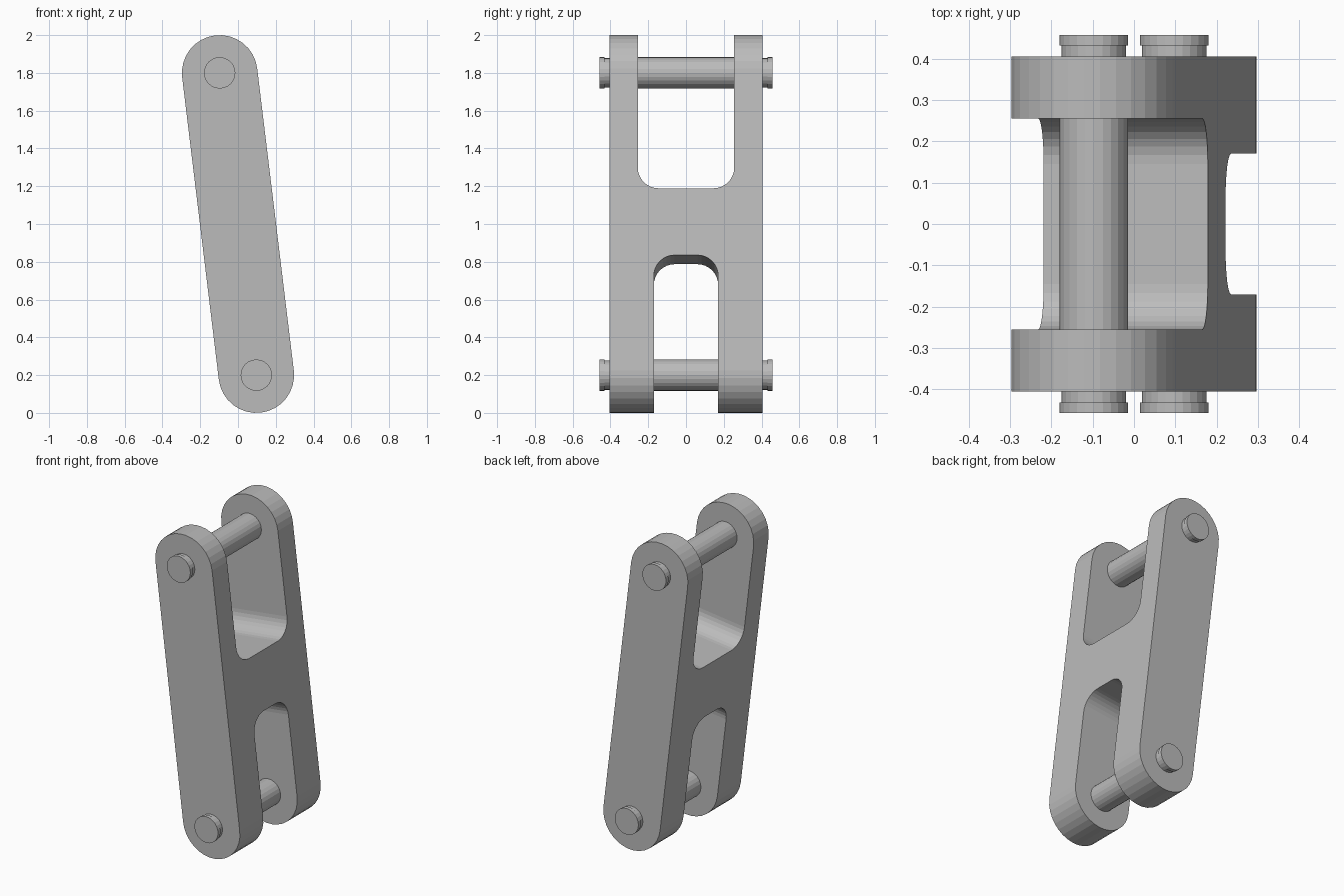
import bpy, bmesh
from math import sin, cos, pi, atan2, hypot
from mathutils import Matrix, Vector

if "Cube" in bpy.data.objects:
    bpy.data.objects.remove(bpy.data.objects["Cube"])

grey = bpy.data.materials.new("steel grey")
grey.use_nodes = True
COLOUR = (0.5, 0.5, 0.5, 1)
grey.diffuse_color = COLOUR
grey.node_tree.nodes["Principled BSDF"].inputs["Base Color"].default_value = COLOUR

PIN_X, PIN_Z = 0.097, 0.8          # pin centres relative to the middle of the link
HALF = hypot(PIN_X, PIN_Z)
END_R = 0.2
TILT = Matrix.Translation((0, 0, 1)) @ Matrix.Rotation(-atan2(PIN_X, PIN_Z), 4, 'Y')


def arc(cx, cy, r, start, end, n):
    return [(cx + r * cos(start + (end - start) * i / n),
             cy + r * sin(start + (end - start) * i / n)) for i in range(n + 1)]


def make_object(name, bm):
    bmesh.ops.recalc_face_normals(bm, faces=bm.faces)
    mesh = bpy.data.meshes.new(name)
    bm.to_mesh(mesh)
    bm.free()
    mesh.materials.append(grey)
    obj = bpy.data.objects.new(name, mesh)
    bpy.context.collection.objects.link(obj)
    return obj


def extrude(name, outline, place, depth):
    """Extrude a flat outline; place(a, b) gives the start point."""
    bm = bmesh.new()
    face = bm.faces.new([bm.verts.new(place(a, b)) for a, b in outline])
    new = bmesh.ops.extrude_face_region(bm, geom=[face])["geom"]
    bmesh.ops.translate(bm, vec=depth, verts=[v for v in new if isinstance(v, bmesh.types.BMVert)])
    return make_object(name, bm)


def slot_cutter(name, half_width, floor, r, up):
    """U-shaped cutter, open towards the link end."""
    c = half_width - r
    shape = (arc(-c, r, r, pi, 1.5 * pi, 8) + arc(c, r, r, 1.5 * pi, 2 * pi, 8)
             + [(half_width, 1.5), (-half_width, 1.5)])
    return extrude(name, shape, lambda a, b: (-0.5, a, floor + up * b), Vector((1, 0, 0)))


# Link body: a round-ended bar forked at both ends
bar = arc(0, HALF, END_R, 0, pi, 16) + arc(0, -HALF, END_R, pi, 2 * pi, 16)
body = extrude("link_body", bar, lambda a, b: (a, -0.405, b), Vector((0, 0.81, 0)))
cutters = [slot_cutter("upper_slot_cutter", 0.255, 0.166, 0.11, 1),
           slot_cutter("lower_slot_cutter", 0.17, -0.19, 0.11, -1)]
bpy.context.view_layer.objects.active = body
for cutter in cutters:
    mod = body.modifiers.new("fork", 'BOOLEAN')
    mod.operation, mod.solver, mod.object = 'DIFFERENCE', 'EXACT', cutter
    bpy.ops.object.modifier_apply(modifier=mod.name)
    bpy.data.objects.remove(cutter)
body.data.transform(TILT)


# Pins: turned shafts with a slim neck behind each head
def pin(name, x, z, sides=24):
    r, neck = 0.083, 0.078
    half = [(0, r), (0.39, r), (0.39, neck), (0.432, neck), (0.432, r), (0.457, r)]
    profile = [(-y, rad) for y, rad in reversed(half[1:])] + half[1:]
    bm = bmesh.new()
    rings = [[bm.verts.new((x + px, y, z + pz)) for px, pz in arc(0, 0, rad, 0, 2 * pi, sides)[:-1]]
             for y, rad in profile]
    for a, b in zip(rings, rings[1:]):
        for i in range(sides):
            j = (i + 1) % sides
            bm.faces.new((a[i], a[j], b[j], b[i]))
    bm.faces.new(rings[0])
    bm.faces.new(rings[-1])
    return make_object(name, bm)


pin("upper_pin", -PIN_X, 1 + PIN_Z)
pin("lower_pin", PIN_X, 1 - PIN_Z)
